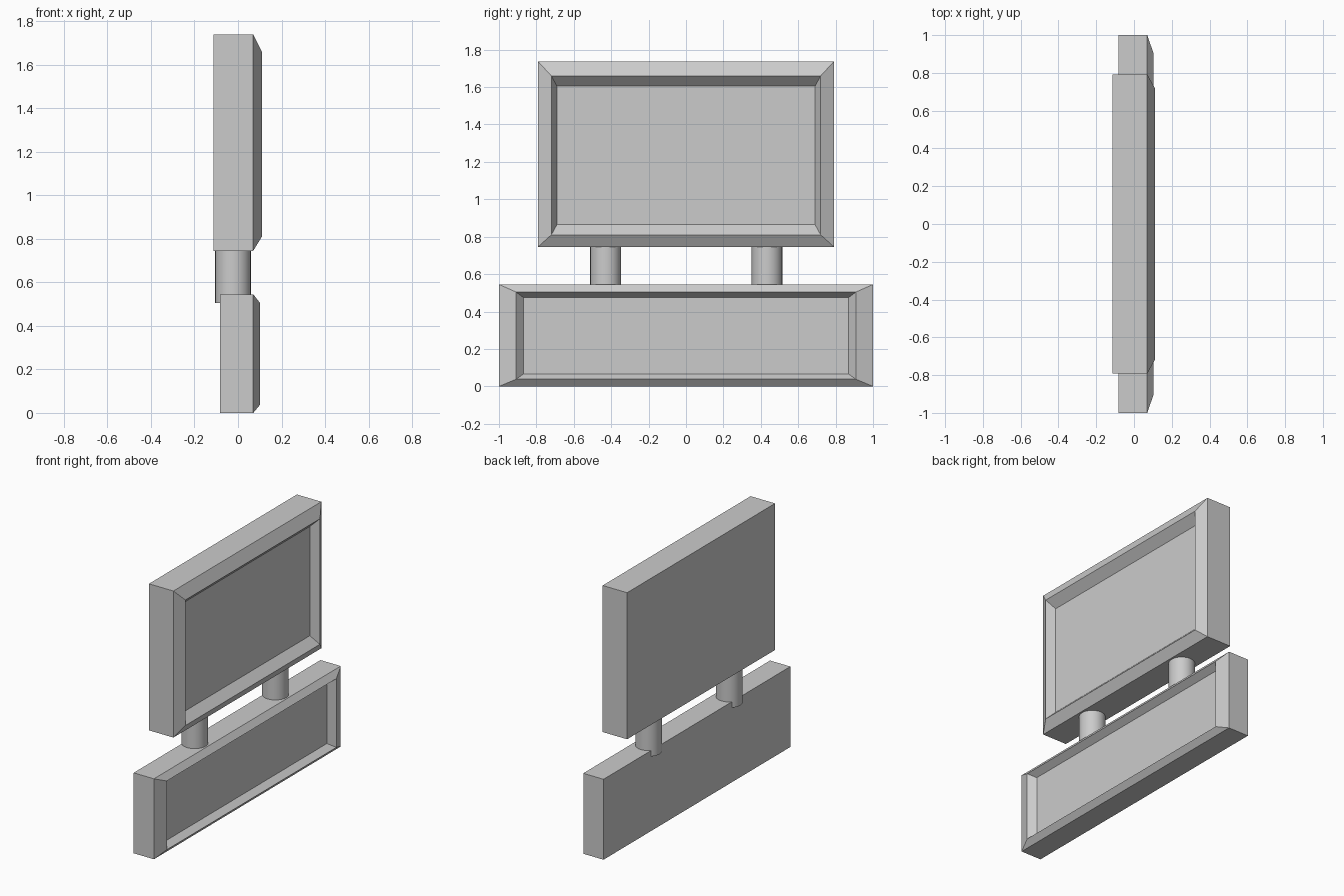
import bpy, bmesh

if "Cube" in bpy.data.objects:
    bpy.data.objects.remove(bpy.data.objects["Cube"])


def panel(name, rings):
    """Closed panel lofted through rectangles: (x, half width in y, z low, z high)."""
    bm = bmesh.new()
    loops = [[bm.verts.new((x, y, z)) for y, z in
              ((-w, lo), (w, lo), (w, hi), (-w, hi))] for x, w, lo, hi in rings]
    for a, b in zip(loops, loops[1:]):
        for i in range(4):
            j = (i + 1) % 4
            bm.faces.new((a[i], a[j], b[j], b[i]))
    bm.faces.new(loops[0][::-1])
    bm.faces.new(loops[-1])
    bmesh.ops.recalc_face_normals(bm, faces=bm.faces)
    mesh = bpy.data.meshes.new(name)
    bm.to_mesh(mesh)
    bm.free()
    obj = bpy.data.objects.new(name, mesh)
    bpy.context.collection.objects.link(obj)
    return obj


# Each panel: back, front edge, raised rim, recessed face
panel("upper_panel", [(-0.113, 0.792, 0.745, 1.738), (0.07, 0.792, 0.745, 1.738),
                      (0.11, 0.72, 0.81, 1.66), (0.055, 0.69, 0.865, 1.605)])
panel("lower_panel", [(-0.082, 1.0, 0.0, 0.545), (0.07, 1.0, 0.0, 0.545),
                      (0.102, 0.908, 0.038, 0.504), (0.058, 0.868, 0.067, 0.474)])

# Two round posts joining the panels
for side, y in (("left", -0.43), ("right", 0.433)):
    bottom, top = 0.505, 0.78
    bpy.ops.mesh.primitive_cylinder_add(vertices=32, radius=0.082, depth=top - bottom,
                                        location=(-0.023, y, (top + bottom) / 2))
    bpy.context.object.name = side + "_post"
    bpy.ops.object.shade_smooth_by_angle()
